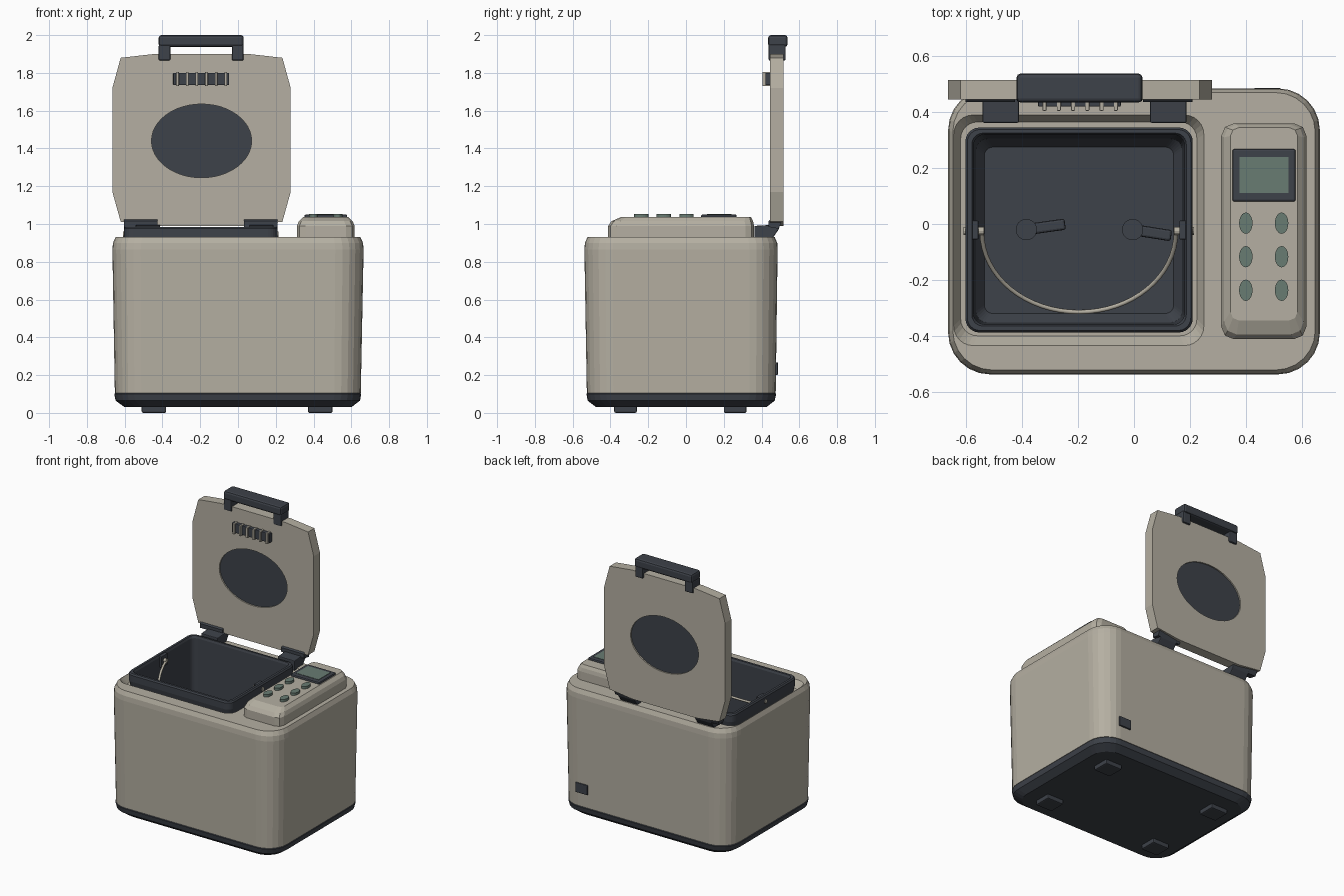
import bpy, bmesh
from math import sin, cos, pi, radians
from mathutils import Matrix, Vector, Euler

cube = bpy.data.objects.get("Cube")
if cube:
    bpy.data.objects.remove(cube, do_unlink=True)


def material(name, rgb):
    m = bpy.data.materials.new(name)
    m.use_nodes = True
    m.diffuse_color = (*rgb, 1)
    bsdf = m.node_tree.nodes["Principled BSDF"]
    bsdf.inputs["Base Color"].default_value = (*rgb, 1)
    bsdf.inputs["Roughness"].default_value = 0.6
    return m


BEIGE = material("warm_beige", (0.46, 0.43, 0.36))
DARK = material("charcoal", (0.047, 0.054, 0.067))
GREEN = material("grey_green", (0.14, 0.2, 0.17))


def finish(name, bm, mat, bevel=0):
    mesh = bpy.data.meshes.new(name)
    bm.to_mesh(mesh)
    bm.free()
    mesh.materials.append(mat)
    ob = bpy.data.objects.new(name, mesh)
    bpy.context.collection.objects.link(ob)
    if bevel:
        mod = ob.modifiers.new("soft_edges", "BEVEL")
        mod.width, mod.segments, mod.limit_method = bevel, 2, "ANGLE"
    return ob


def box(name, mat, x, y, z, bevel=0.008, turn=0):
    """Box from (low, high) pairs, turned about its own upright axis."""
    mid = Vector([(a + b) / 2 for a, b in (x, y, z)])
    size = Vector([b - a for a, b in (x, y, z)])
    bm = bmesh.new()
    bmesh.ops.create_cube(bm, size=1, matrix=Matrix.LocRotScale(mid, Euler((0, 0, turn)), size))
    return finish(name, bm, mat, bevel)


def disc(name, mat, centre, half, rot=(0, 0, 0), sides=24, bevel=0):
    """Elliptic cylinder; half sizes are given before rotation."""
    bm = bmesh.new()
    bmesh.ops.create_cone(bm, cap_ends=True, segments=sides, radius1=1, radius2=1, depth=2,
                          matrix=Matrix.LocRotScale(Vector(centre), Euler(rot), Vector(half)))
    return finish(name, bm, mat, bevel)


def loft(name, mat, levels, seg=6, start=True, end=True):
    """Skin of stacked rounded rectangles (x0, x1, y0, y1, radius, z)."""
    bm = bmesh.new()
    rings = []
    for x0, x1, y0, y1, r, z in levels:
        corners = [(x1 - r, y1 - r), (x0 + r, y1 - r), (x0 + r, y0 + r), (x1 - r, y0 + r)]
        ring = []
        for q, (cx, cy) in enumerate(corners):
            for i in range(seg + 1):
                a = (q + i / seg) * pi / 2
                ring.append(bm.verts.new((cx + r * cos(a), cy + r * sin(a), z)))
        rings.append(ring)
    n = len(rings[0])
    for lo, hi in zip(rings, rings[1:]):
        for i in range(n):
            j = (i + 1) % n
            bm.faces.new((lo[i], lo[j], hi[j], hi[i]))
    if start:
        bm.faces.new(rings[0][::-1])
    if end:
        bm.faces.new(rings[-1])
    return finish(name, bm, mat)


def prism(name, mat, points, axis, lo, hi, bevel=0):
    """Outline extruded along x (points are y, z) or y (points are x, z)."""
    bm = bmesh.new()
    place = (lambda p: (lo, *p)) if axis == "x" else (lambda p: (p[0], lo, p[1]))
    face = bm.faces.new([bm.verts.new(place(p)) for p in points])
    out = bmesh.ops.extrude_face_region(bm, geom=[face])
    step = Vector((hi - lo, 0, 0) if axis == "x" else (0, hi - lo, 0))
    bmesh.ops.translate(bm, vec=step, verts=[v for v in out["geom"] if isinstance(v, bmesh.types.BMVert)])
    bmesh.ops.recalc_face_normals(bm, faces=bm.faces)
    return finish(name, bm, mat, bevel)


# Housing with a recessed ledge around the pan
loft("housing", BEIGE, [
    (-0.652, 0.65, -0.525, 0.475, 0.14, 0.105),
    (-0.665, 0.665, -0.538, 0.485, 0.15, 0.865),
    (-0.662, 0.662, -0.535, 0.483, 0.15, 0.9),
    (-0.648, 0.648, -0.522, 0.47, 0.14, 0.93),
    (-0.645, 0.25, -0.435, 0.39, 0.07, 0.93),
    (-0.62, 0.225, -0.4, 0.365, 0.06, 0.885),
    (-0.585, 0.195, -0.375, 0.335, 0.05, 0.885)], end=False)

# Base and feet
loft("base", DARK, [
    (-0.6, 0.6, -0.475, 0.425, 0.12, 0.03),
    (-0.648, 0.646, -0.521, 0.47, 0.14, 0.065),
    (-0.655, 0.652, -0.527, 0.477, 0.14, 0.1),
    (-0.64, 0.64, -0.515, 0.465, 0.14, 0.112)])
for side, x in (("right", -0.51), ("left", 0.37)):
    for end, y in (("front", -0.38), ("back", 0.2)):
        box(f"{end}_{side}_foot", DARK, (x, x + 0.13), (y, y + 0.12), (0, 0.045))

# Baking pan
loft("pan", DARK, [
    (-0.59, 0.2, -0.375, 0.335, 0.05, 0.86),
    (-0.603, 0.21, -0.388, 0.345, 0.05, 0.93),
    (-0.603, 0.21, -0.388, 0.345, 0.05, 0.975),
    (-0.596, 0.203, -0.381, 0.338, 0.045, 0.985),
    (-0.58, 0.187, -0.365, 0.325, 0.04, 0.985),
    (-0.574, 0.181, -0.359, 0.32, 0.04, 0.97),
    (-0.565, 0.172, -0.352, 0.305, 0.04, 0.26),
    (-0.535, 0.142, -0.32, 0.275, 0.03, 0.22)], start=False)

# Kneading paddles
for side, x, turn in (("right", -0.385, radians(8)), ("left", -0.005, radians(-9))):
    disc(f"{side}_paddle_hub", DARK, (x, -0.02, 0.27), (0.038, 0.038, 0.055))
    cx, cy = x + 0.075 * cos(turn), -0.02 + 0.075 * sin(turn)
    box(f"{side}_paddle_blade", DARK, (cx - 0.065, cx + 0.065), (cy - 0.02, cy + 0.02),
        (0.23, 0.31), 0.008, turn)

# Hanging pan handle with its brackets and pins
curve = bpy.data.curves.new("pan_handle", "CURVE")
curve.dimensions = "3D"
curve.bevel_depth, curve.bevel_resolution = 0.008, 2
spline = curve.splines.new("POLY")
spline.points.add(32)
for i, p in enumerate(spline.points):
    a = pi * i / 32
    p.co = (-0.197 - 0.347 * cos(a), -0.03 - 0.285 * sin(a), 0.94 - 0.2 * sin(a), 1)
curve.materials.append(BEIGE)
bpy.context.collection.objects.link(bpy.data.objects.new("pan_handle", curve))
for side, s in (("right", -1), ("left", 1)):
    x = -0.197 + s * 0.373
    box(f"{side}_handle_bracket", DARK, (x - 0.014, x + 0.014), (-0.055, 0.012), (0.9, 0.98), 0.004)
    disc(f"{side}_handle_pin", BEIGE, (-0.197 + s * 0.376, -0.025, 0.945), (0.014, 0.014, 0.036),
         (0, pi / 2, 0), 12)

# Control panel
loft("control_panel", BEIGE, [
    (0.312, 0.617, -0.412, 0.36, 0.045, 0.92),
    (0.312, 0.617, -0.412, 0.36, 0.045, 0.99),
    (0.322, 0.607, -0.395, 0.355, 0.045, 1.015),
    (0.345, 0.585, -0.345, 0.345, 0.03, 1.036)], seg=2)
box("display_frame", DARK, (0.352, 0.578), (0.08, 0.268), (1.02, 1.05), 0.007)
box("display_screen", GREEN, (0.377, 0.552), (0.11, 0.24), (1.046, 1.052), 0)
for row, y in enumerate((0.003, -0.117, -0.237)):
    for col, x in enumerate((0.4, 0.528)):
        disc(f"button_{row}_{col}", GREEN, (x, y, 1.041), (0.024, 0.038, 0.012))

# Power socket on the back
box("power_socket", DARK, (0.43, 0.525), (0.46, 0.487), (0.2, 0.268), 0.005)

# Open lid, standing upright, with an oval opening
MID = -0.193
half = [(0.25, 0.99), (0.428, 1.012), (0.472, 1.17), (0.472, 1.72), (0.428, 1.88), (0.25, 1.9)]
outline = [(MID + x, z) for x, z in half] + [(MID - x, z) for x, z in reversed(half)]
lid = prism("lid", BEIGE, outline, "y", 0.445, 0.515)
cutter = disc("window_cutter", BEIGE, (MID, 0.48, 1.44), (0.265, 0.195, 0.1), (pi / 2, 0, 0), 48)
cutter.hide_render = True
cut = lid.modifiers.new("window_opening", "BOOLEAN")
cut.operation, cut.object, cut.solver = "DIFFERENCE", cutter, "EXACT"
bpy.context.view_layer.objects.active = lid
bpy.ops.object.modifier_apply(modifier=cut.name)
bpy.data.objects.remove(cutter, do_unlink=True)
disc("lid_window", DARK, (MID, 0.48, 1.44), (0.268, 0.198, 0.026), (pi / 2, 0, 0), 48)

# Lid vent with fins
box("lid_vent", DARK, (-0.343, -0.047), (0.42, 0.45), (1.735, 1.8), 0.004)
for i in range(6):
    x = -0.32 + i * 0.051
    box(f"vent_fin_{i}", BEIGE, (x - 0.007, x + 0.007), (0.405, 0.45), (1.73, 1.805), 0.003)

# Lid grip
box("lid_grip", DARK, (-0.42, 0.03), (0.435, 0.538), (1.938, 2.0), 0.014)
for side, x in (("right", -0.42), ("left", -0.032)):
    box(f"{side}_grip_post", DARK, (x, x + 0.062), (0.437, 0.528), (1.865, 1.95), 0.008)

# Hinges
bracket = [(0.362, 0.92), (0.362, 0.99), (0.45, 0.995), (0.5, 1.0), (0.49, 0.97), (0.455, 0.92)]
for side, x in (("right", -0.542), ("left", 0.058)):
    prism(f"{side}_hinge_bracket", DARK, bracket, "x", x, x + 0.13, 0.005)
barrel = [(0.436, 0.985), (0.436, 1.015), (0.446, 1.025), (0.49, 1.025), (0.505, 1.01), (0.49, 0.975)]
for side, x in (("right", -0.603), ("left", 0.032)):
    prism(f"{side}_hinge_barrel", DARK, barrel, "x", x, x + 0.177)
